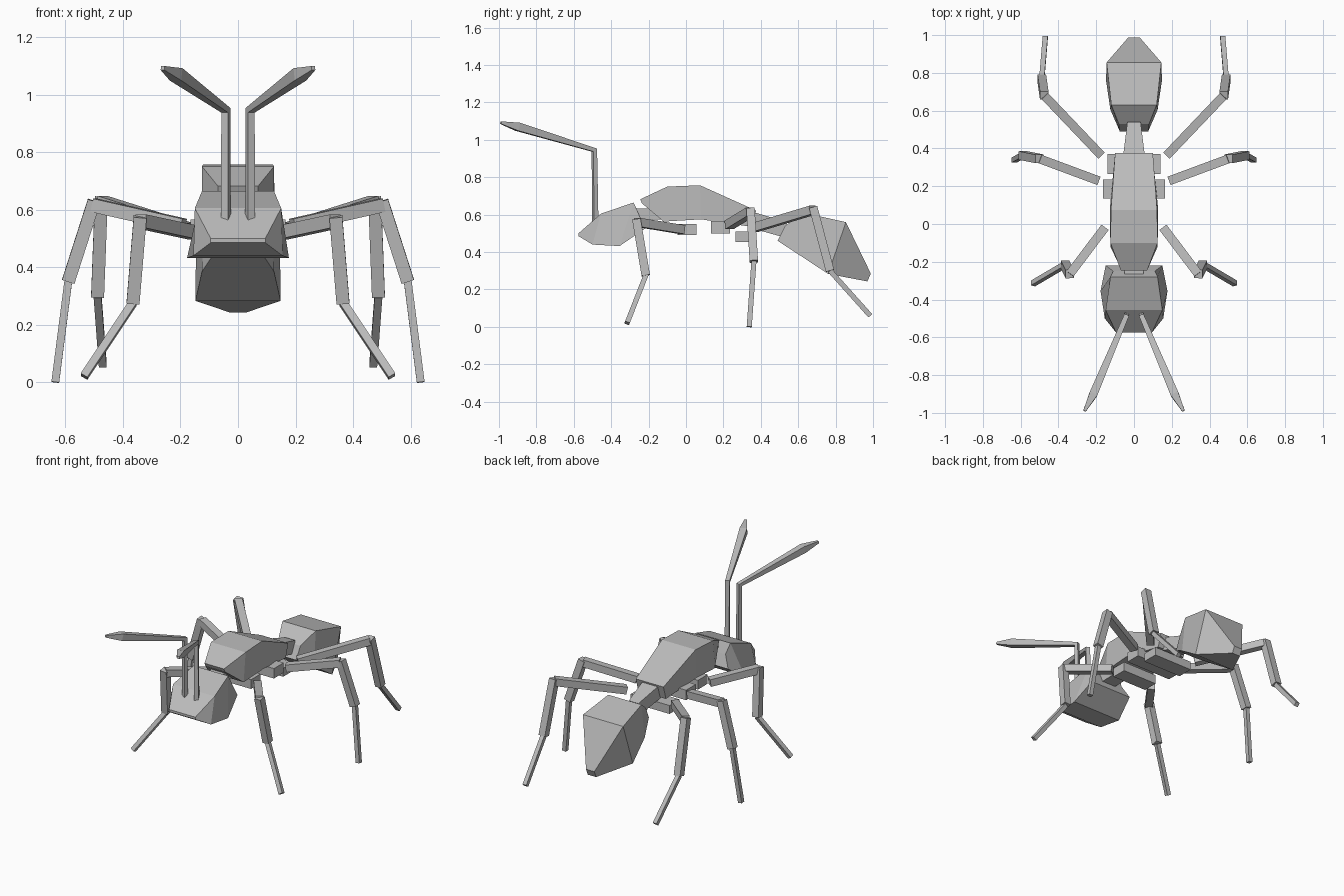
import bpy
import bmesh
from mathutils import Vector

cube = bpy.data.objects.get("Cube")
if cube:
    bpy.data.objects.remove(cube, do_unlink=True)

grey = bpy.data.materials.new("plain_grey")
grey.use_nodes = True
grey.diffuse_color = (0.5, 0.5, 0.5, 1)
grey.node_tree.nodes["Principled BSDF"].inputs["Base Color"].default_value = (0.5, 0.5, 0.5, 1)


def loft(name, rings, mirrored=False):
    """Skin four-cornered rings into a closed, flat-shaded solid."""
    bm = bmesh.new()
    loops = [[bm.verts.new(p) for p in ring] for ring in rings]
    for a, b in zip(loops, loops[1:]):
        for i in range(4):
            j = (i + 1) % 4
            bm.faces.new((a[i], a[j], b[j], b[i]))
    bm.faces.new(loops[0][::-1])
    bm.faces.new(loops[-1])
    bmesh.ops.recalc_face_normals(bm, faces=bm.faces)
    mesh = bpy.data.meshes.new(name)
    bm.to_mesh(mesh)
    bm.free()
    mesh.materials.append(grey)
    obj = bpy.data.objects.new(name, mesh)
    bpy.context.collection.objects.link(obj)
    if mirrored:
        mirror = obj.modifiers.new("Mirror", 'MIRROR')
        mirror.use_mirror_merge = False
    return obj


def body(name, sections):
    """Each section: top (half width, y, z), then bottom (half width, y, z)."""
    rings = []
    for (tw, ty, tz), (bw, by, bz) in sections:
        rings.append([(-tw, ty, tz), (tw, ty, tz), (bw, by, bz), (-bw, by, bz)])
    return loft(name, rings)


def limb(name, points, widths, side):
    """Square bar along a path, mirrored to both sides."""
    pts = [Vector(p) for p in points]
    rings = []
    for i, (p, w) in enumerate(zip(pts, widths)):
        before = (p - pts[i - 1]).normalized() if i else Vector()
        after = (pts[i + 1] - p).normalized() if i + 1 < len(pts) else Vector()
        d = (before + after).normalized()
        s = (side - d * side.dot(d)).normalized() * w / 2
        u = d.cross(s)
        rings.append([p + s + u, p - s + u, p - s - u, p + s - u])
    return loft(name, rings, mirrored=True)


# Body, from head to abdomen
body("head", [
    ((.095, -.575, .50), (.095, -.575, .485)),
    ((.15, -.455, .605), (.155, -.50, .44)),
    ((.125, -.28, .665), (.177, -.355, .432)),
    ((.11, -.25, .60), (.15, -.22, .525)),
])
body("neck", [
    ((.05, -.30, .635), (.05, -.30, .57)),
    ((.05, -.08, .63), (.05, -.08, .575)),
])
body("thorax", [
    ((.07, -.245, .682), (.07, -.235, .66)),
    ((.125, -.10, .75), (.125, -.12, .563)),
    ((.122, .075, .757), (.128, .08, .575)),
    ((.10, .375, .622), (.10, .35, .535)),
])
body("waist", [
    ((.06, .34, .62), (.06, .34, .53)),
    ((.035, .54, .56), (.035, .52, .48)),
])
body("abdomen", [
    ((.08, .53, .54), (.075, .49, .46)),
    ((.12, .63, .61), (.125, .605, .385)),
    ((.145, .855, .56), (.148, .76, .283)),
    ((.03, .988, .285), (.03, .97, .243)),
])

# Hip bars across the underside: half width, y range, z range
hips = {
    "front": (.125, -.045, .055, .49, .55),
    "middle": (.165, .135, .235, .50, .565),
    "rear": (.14, .265, .37, .455, .51),
}
for label, (w, y0, y1, z0, z1) in hips.items():
    body(label + "_hip", [((w, y0, z1), (w, y0, z0)), ((w, y1, z1), (w, y1, z0))])

# Legs: hip, knee, ankle and foot points
legs = {
    "front": [(.155, -.02, .52), (.34, -.265, .56), (.365, -.215, .275), (.535, -.315, .02)],
    "middle": [(.19, .23, .545), (.50, .345, .615), (.59, .363, .35), (.635, .338, 0)],
    "rear": [(.175, .365, .53), (.475, .68, .625), (.488, .77, .30), (.47, .985, .06)],
}
across = Vector((1, 0, 0))
for label, (hip, knee, ankle, foot) in legs.items():
    thigh_dir = Vector(knee) - Vector(hip)
    limb(label + "_thigh", [hip, knee], [.047, .047], thigh_dir.cross(Vector((0, 0, 1))))
    top = Vector(knee) + Vector((0, 0, .015))
    limb(label + "_shin", [top, ankle], [.045, .045], across)
    limb(label + "_foot", [ankle, foot], [.027, .027], across)

# Antennae: upright stem, bent forward into a flattened club
limb("antenna",
     [(.042, -.485, .56), (.042, -.49, .945), (.215, -.90, 1.07), (.262, -.99, 1.092)],
     [.026, .026, .044, .014], Vector((.92, .39, 0)))
